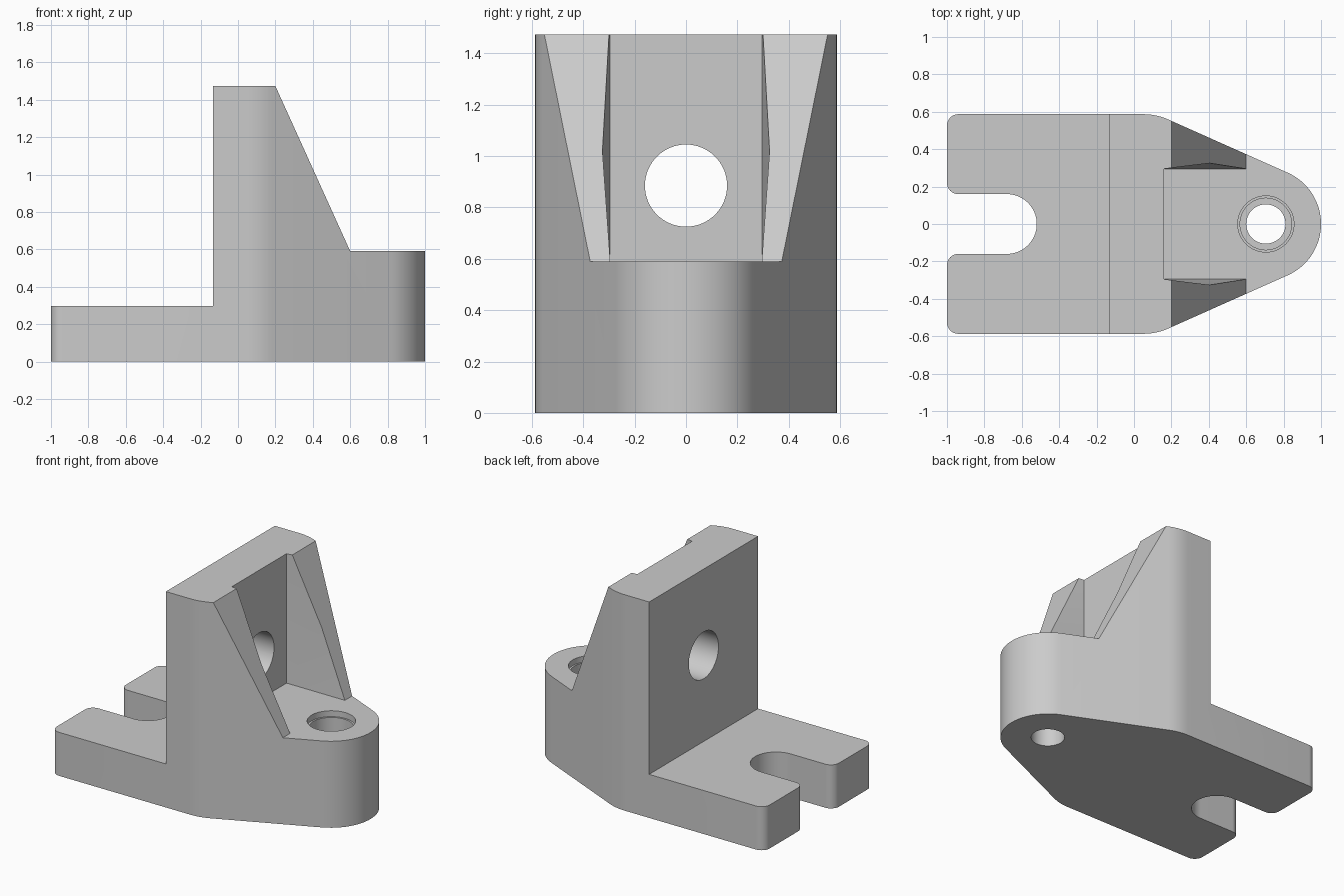
import bpy, bmesh, math
from mathutils import Vector

cube = bpy.data.objects.get("Cube")
if cube:
    bpy.data.objects.remove(cube)

grey = bpy.data.materials.new("plain grey")
grey.use_nodes = True
colour = (0.6, 0.6, 0.6, 1)
grey.diffuse_color = colour
grey.node_tree.nodes["Principled BSDF"].inputs["Base Color"].default_value = colour


def link(bm, name):
    bmesh.ops.recalc_face_normals(bm, faces=bm.faces)
    mesh = bpy.data.meshes.new(name)
    bm.to_mesh(mesh)
    bm.free()
    obj = bpy.data.objects.new(name, mesh)
    bpy.context.collection.objects.link(obj)
    mesh.materials.append(grey)
    return obj


def prism(name, points, offset):
    """Extrude a closed planar outline by an offset."""
    bm = bmesh.new()
    face = bm.faces.new([bm.verts.new(p) for p in points])
    ext = bmesh.ops.extrude_face_region(bm, geom=[face])
    verts = [v for v in ext["geom"] if isinstance(v, bmesh.types.BMVert)]
    bmesh.ops.translate(bm, verts=verts, vec=offset)
    return link(bm, name)


def hull(name, points):
    bm = bmesh.new()
    for p in points:
        bm.verts.new(p)
    bmesh.ops.convex_hull(bm, input=bm.verts)
    return link(bm, name)


def arc(cx, radius, start, end, steps):
    angles = [math.radians(start + (end - start) * i / steps) for i in range(steps + 1)]
    return [Vector((cx + radius * math.cos(a), radius * math.sin(a))) for a in angles]


def fillet(before, corner, after, radius, steps=8):
    """Round one corner of an outline."""
    c = Vector(corner)
    u, v = (Vector(before) - c).normalized(), (Vector(after) - c).normalized()
    half = u.angle(v) / 2
    centre = c + (u + v).normalized() * radius / math.sin(half)
    a = c + u * radius / math.tan(half) - centre
    b = c + v * radius / math.tan(half) - centre
    return [centre + a.lerp(b, i / steps).normalized() * radius for i in range(steps + 1)]


def cylinder(name, x, z, radius, depth, along_x=False):
    rot = (0, math.pi / 2, 0) if along_x else (0, 0, 0)
    bpy.ops.mesh.primitive_cylinder_add(vertices=64, radius=radius, depth=depth,
                                        location=(x, 0, z), rotation=rot)
    obj = bpy.context.object
    obj.name = name
    obj.data.materials.append(grey)
    return obj


# Plan outline: rounded nose, tapered flanks, forked tail
W, H, FLOOR, STEP = 0.587, 1.473, 0.59, 0.297
NOSE, SLOT = 0.7, 0.16
taper = (NOSE + 0.3 * math.cos(math.radians(65.8)), 0.3 * math.sin(math.radians(65.8)))
half = arc(NOSE, 0.3, 0, 65.8, 16)
half += fillet(taper, (0.12, W), (-1, W), 0.33)
half += fillet((0.12, W), (-1, W), (-1, SLOT), 0.06)
half += fillet((-1, W), (-1, SLOT), (-0.68, SLOT), 0.06)
half += arc(-0.68, SLOT, 90, 0, 16)
mirror = [Vector((p.x, -p.y)) for p in half[-2:0:-1]]
body = prism("bracket_body", [(p.x, p.y, 0) for p in half + mirror], (0, 0, H))

# Space above the forked foot, and above the sloping ribs
cutters = [
    prism("foot_clearance", [(-2, -1, STEP), (-0.133, -1, STEP), (-0.133, -1, 2), (-2, -1, 2)],
          (0, 2, 0)),
    prism("rib_slope", [(0.6, -1, FLOOR), (2, -1, FLOOR), (2, -1, 2),
                        (-0.04, -1, 2), (0.2, -1, H)], (0, 2, 0)),
]

# Pocket between the ribs, slightly bulged halfway down
pocket = []
for s in (-1, 1):
    pocket += [(x, s * 0.295, z) for x, z in
               ((0.16, FLOOR), (0.16, 1.6), (0.2, 1.6), (0.65, FLOOR))]
    pocket.append((0.41, s * 0.326, 1.03))
cutters.append(hull("rib_pocket", pocket))

# Cross hole, nose bolt hole and its stepped counterbore
cutters += [
    cylinder("cross_hole", 0, 0.885, 0.16, 0.9, True),
    cylinder("bolt_hole", 0.705, 0.5, 0.105, 2),
    cylinder("counterbore", 0.705, 0.8, 0.138, 0.8),
    cylinder("counterbore_rim", 0.705, 0.8, 0.15, 0.5),
]

for cutter in cutters:
    mod = body.modifiers.new(cutter.name, "BOOLEAN")
    mod.operation, mod.solver, mod.object = "DIFFERENCE", "EXACT", cutter
    bpy.ops.object.select_all(action="DESELECT")
    bpy.context.view_layer.objects.active = body
    body.select_set(True)
    bpy.ops.object.modifier_apply(modifier=mod.name)
    bpy.data.objects.remove(cutter)

bpy.ops.object.shade_smooth_by_angle(angle=math.radians(20))
